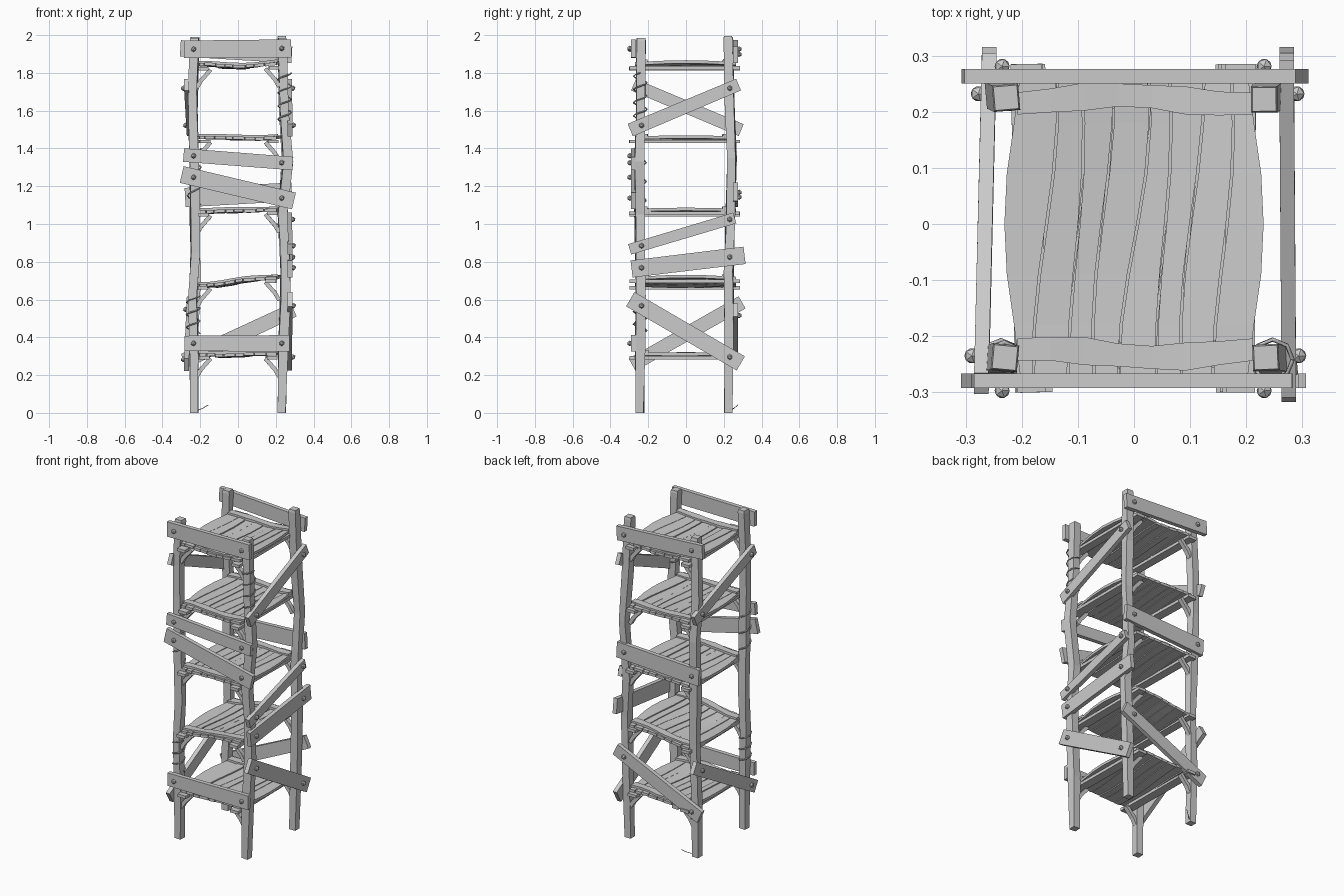
import bpy, bmesh, math, random
from mathutils import Vector

if "Cube" in bpy.data.objects:
    bpy.data.objects.remove(bpy.data.objects["Cube"])

random.seed(4)


def loft(name, rings):
    """Skin a list of equal-sized closed rings and cap both ends."""
    bm = bmesh.new()
    vs = [[bm.verts.new(p) for p in r] for r in rings]
    n = len(rings[0])
    for a, b in zip(vs, vs[1:]):
        for i in range(n):
            bm.faces.new((a[i], a[(i + 1) % n], b[(i + 1) % n], b[i]))
    bm.faces.new(vs[0][::-1])
    bm.faces.new(vs[-1])
    bmesh.ops.recalc_face_normals(bm, faces=bm.faces)
    me = bpy.data.meshes.new(name)
    bm.to_mesh(me)
    bm.free()
    ob = bpy.data.objects.new(name, me)
    bpy.context.collection.objects.link(ob)
    return ob


def bar(name, a, b, width, thick, normal):
    """Straight timber from a to b, thickness along normal."""
    a, b, n = Vector(a), Vector(b), Vector(normal)
    s = (b - a).normalized().cross(n).normalized()
    rings = []
    for p in (a, b):
        w = width * random.uniform(0.94, 1.04) / 2
        rings.append([p + s * w + n * thick / 2, p - s * w + n * thick / 2,
                      p - s * w - n * thick / 2, p + s * w - n * thick / 2])
    return loft(name, rings)


def nail(p):
    bpy.ops.mesh.primitive_ico_sphere_add(subdivisions=1, radius=0.015, location=p)
    bpy.context.object.name = "nail_head"


def nailed_board(name, a, b, width, normal):
    """Board fixed to two posts with a nail at each crossing."""
    bar(name, a, b, width, 0.026, normal)
    a, b, n = Vector(a), Vector(b), Vector(normal)
    k = 0 if abs(n.y) > 0.5 else 1
    for c in (-0.235, 0.232):
        t = (c - a[k]) / (b[k] - a[k])
        nail(a.lerp(b, t) + n * 0.018)


# crooked posts: (x, y, z) centre line points
posts = {
    "front_left_post": [(-.232, -.243, 0), (-.232, -.243, .3), (-.24, -.243, .6), (-.226, -.245, .85),
                        (-.228, -.25, 1.2), (-.238, -.243, 1.5), (-.24, -.24, 1.7), (-.23, -.238, 1.985)],
    "front_right_post": [(.232, -.245, 0), (.238, -.243, .33), (.252, -.24, .62), (.25, -.24, .85),
                         (.235, -.243, 1.05), (.265, -.247, 1.33), (.245, -.24, 1.6), (.235, -.238, 1.985)],
    "back_left_post": [(-.232, .222, 0), (-.235, .228, .35), (-.222, .23, .7), (-.23, .232, 1.0),
                       (-.232, .245, 1.35), (-.24, .232, 1.6), (-.228, .225, 1.99)],
    "back_right_post": [(.23, .225, 0), (.24, .228, .4), (.25, .225, .75), (.235, .235, 1.0),
                        (.255, .242, 1.35), (.24, .23, 1.65), (.232, .222, 1.995)],
}
for name, path in posts.items():
    rings = []
    for i, (x, y, z) in enumerate(path):
        r = 0.021 if i in (0, len(path) - 1) else random.uniform(0.022, 0.026)
        tw = random.uniform(-0.12, 0.12)
        rings.append([(x + r * 1.414 * math.cos(tw + math.pi * (k / 2 + .25)),
                       y + r * 1.414 * math.sin(tw + math.pi * (k / 2 + .25)), z) for k in range(4)])
    # narrowed chamfered tip
    x, y, z = path[-1]
    rings.insert(-1, [(px + (px - x) * .12, py + (py - y) * .12, z - .015) for px, py, _ in rings[-1]])
    loft(name, rings)


# shelves: (height, tilt across x, warp amount)
shelves = [(.318, .0, .008), (.705, .035, .016), (1.078, .008, .006), (1.463, .0, .006), (1.85, .006, .012)]
N, YS = 8, [-.27, -.18, -.09, 0, .09, .18, .265]
for s, (h, tilt, warp) in enumerate(shelves):
    ph = random.uniform(-.5, .5)

    def height(x, y):
        return (h + tilt * x / .46 - warp * math.cos(x * 9 + ph) * math.cos(y * 5)
                + warp * .5 * math.sin(x * 14 + s))

    def seam(i, y):
        if i in (0, N):
            edge = .205 + .028 * max(0, 1 - (y / .23) ** 2)
            return edge if i else -edge
        u = -.21 + .42 * i / N
        return u + .022 * math.sin(y * 7 + .3 * ph) * (1 - abs(u) * 2) + .007 * math.sin(i * 2.3 + s + y * 6)

    for i in range(N):
        rings = []
        drop = random.uniform(-.003, .003)
        for y in YS:
            x0, x1 = seam(i, y) + .002, seam(i + 1, y) - .002
            za, zb = height(x0, y) + drop, height(x1, y) + drop
            rings.append([(x0, y, za), (x1, y, zb), (x1, y, zb - .016), (x0, y, za - .016)])
        loft("shelf_plank", rings)

    # wavy cleats across the front and back of the shelf
    for yc in (-.23, .222):
        rings = []
        for k in range(8):
            x = -.208 + .42 * k / 7
            w = .022 + .003 * math.sin(k * 2 + s)
            y = yc + .008 * math.sin(x * 15 + (2 if yc > 0 else 4))
            z = height(x, y) + .004
            rings.append([(x, y - w, z + .008), (x, y + w, z + .008), (x, y + w, z - .006), (x, y - w, z - .006)])
        loft("shelf_cleat", rings)

    # side rails beneath, and corner brackets
    for sx in (-1, 1):
        z = h - .026 + sx * tilt / 2
        x = sx * .183
        bar("shelf_rail", (x + random.uniform(-.01, .01), -.30, z), (x + random.uniform(-.01, .01), .285, z),
            .055, .018, (0, 0, 1))
        for y in (-.243, .232):
            bar("corner_bracket", (sx * .218, y, z - .10), (sx * .192, y, z - .055), .022, .026, (0, 1, 0))
            bar("corner_bracket", (sx * .194, y, z - .06), (sx * .145, y, z - .004), .022, .026, (0, 1, 0))


# nailed boards: front and back use (x, z), sides use (y, z)
for a, za, b, zb, w in [(-.285, 1.925, .282, 1.93, .092), (-.288, 1.365, .29, 1.32, .072),
                        (-.298, 1.262, .296, 1.122, .088), (-.282, .368, .272, .368, .085)]:
    nailed_board("front_board", (a, -.279, za), (b, -.279, zb), w, (0, -1, 0))
for a, za, b, zb, w in [(-.305, 1.93, .285, 1.895, .09), (-.28, 1.14, .285, 1.17, .1), (-.285, .275, .295, .545, .08)]:
    nailed_board("back_board", (a, .263, za), (b, .263, zb), w, (0, 1, 0))
for a, za, b, zb, w in [(-.295, 1.497, .278, 1.738, .07), (-.298, .866, .258, 1.032, .06),
                        (-.288, .762, .31, .834, .093), (-.295, .602, .29, .262, .085)]:
    nailed_board("right_board", (.276, a, za), (.272, b, zb), w, (1, 0, 0))
for a, za, b, zb, w in [(-.278, 1.737, .292, 1.497, .07), (-.285, .255, .297, .585, .075)]:
    nailed_board("left_board", (-.272, a, za), (-.258, b, zb), w, (-1, 0, 0))


def cord(name, pts, radius):
    cu = bpy.data.curves.new(name, 'CURVE')
    cu.dimensions = '3D'
    cu.bevel_depth, cu.bevel_resolution, cu.use_fill_caps = radius, 0, True
    sp = cu.splines.new('POLY')
    sp.points.add(len(pts) - 1)
    for q, p in zip(sp.points, pts):
        q.co = (*p, 1)
    bpy.context.collection.objects.link(bpy.data.objects.new(name, cu))


# cord wound round some posts, and a loose strand at one foot
for x, y, z0, z1, turns in [(.247, -.242, 1.52, 1.8, 4), (-.232, -.247, 1.1, 1.4, 3), (-.237, -.243, .42, .62, 3)]:
    n = turns * 8
    cord("wound_cord", [(x + .036 * math.cos(i * math.pi / 4), y + .036 * math.sin(i * math.pi / 4),
                         z0 + (z1 - z0) * i / n) for i in range(n + 1)], .004)
cord("loose_strand", [(-.21, .235, .015), (-.185, .255, .025), (-.158, .275, .042)], .002)
